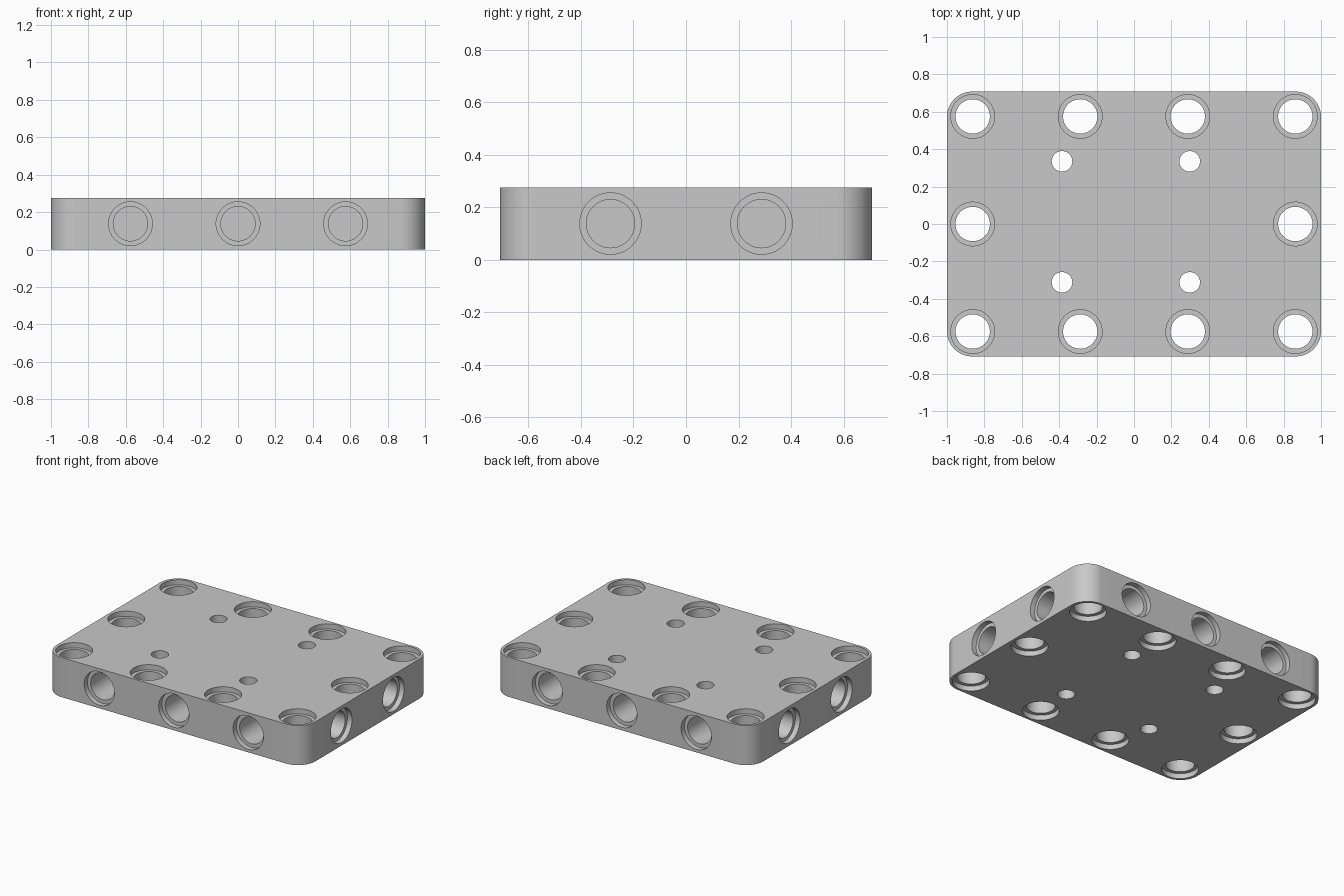
import bpy, bmesh, math
from mathutils import Matrix, Vector

HX, HY, H = 1.0, 0.708, 0.276      # half width, half depth, thickness
PITCH = 0.575
BORE, RIM, STEP = 0.092, 0.117, 0.036
CORNER = 0.135
OVER = 0.05                        # cutter overshoot past the surface

cube = bpy.data.objects.get("Cube")
if cube:
    bpy.data.objects.remove(cube, do_unlink=True)

grey = bpy.data.materials.new("plain_grey")
grey.use_nodes = True
colour = (0.58, 0.58, 0.58, 1)
grey.diffuse_color = colour
grey.node_tree.nodes["Principled BSDF"].inputs["Base Color"].default_value = colour


def make_object(name, bm):
    bmesh.ops.recalc_face_normals(bm, faces=bm.faces)
    mesh = bpy.data.meshes.new(name)
    bm.to_mesh(mesh)
    bm.free()
    mesh.materials.append(grey)
    obj = bpy.data.objects.new(name, mesh)
    bpy.context.collection.objects.link(obj)
    return obj


def add_turned(bm, profile, origin, axis, sides=48):
    """Closed solid turned from (radius, distance) pairs along an axis."""
    turn = Vector((0, 0, 1)).rotation_difference(Vector(axis)).to_matrix().to_4x4()
    place = Matrix.Translation(origin) @ turn
    rings = []
    for r, d in profile:
        angles = [math.tau * i / sides for i in range(sides)]
        rings.append([bm.verts.new(place @ Vector((r * math.cos(a), r * math.sin(a), d)))
                      for a in angles])
    for lower, upper in zip(rings, rings[1:]):
        for i in range(sides):
            j = (i + 1) % sides
            bm.faces.new((lower[i], lower[j], upper[j], upper[i]))
    bm.faces.new(rings[0][::-1])
    bm.faces.new(rings[-1])


# Plate with rounded vertical corners
bm = bmesh.new()
bmesh.ops.create_cube(bm, size=1, matrix=Matrix.Translation((0, 0, H / 2))
                      @ Matrix.Diagonal((2 * HX, 2 * HY, H, 1)))
upright = [e for e in bm.edges
           if abs(e.verts[0].co.z - e.verts[1].co.z) > H / 2]
bmesh.ops.bevel(bm, geom=upright, offset=CORNER, segments=14, profile=0.5,
                affect='EDGES')
plate = make_object("mounting_plate", bm)

# Hole shapes
through = [(RIM, -OVER), (RIM, STEP), (BORE, STEP),
           (BORE, H - STEP), (RIM, H - STEP), (RIM, H + OVER)]
blind = [(RIM, -OVER), (RIM, STEP), (BORE, STEP), (BORE, H)]
screw = [(0.055, -OVER), (0.055, H + OVER)]

bm = bmesh.new()
# Recessed through holes round the border
for ix in (-1.5, -0.5, 0.5, 1.5):
    for iy in (-1, 0, 1):
        if iy or abs(ix) > 1:
            add_turned(bm, through, (ix * PITCH, iy * PITCH, 0), (0, 0, 1))
# Small screw holes
for x in (-0.385, 0.298):
    for y in (-0.312, 0.335):
        add_turned(bm, screw, (x, y, 0), (0, 0, 1))
# Blind holes in the four edges
for side in (-1, 1):
    for i in (-1, 0, 1):
        add_turned(bm, blind, (i * PITCH, side * HY, H / 2), (0, -side, 0))
    for i in (-0.5, 0.5):
        add_turned(bm, blind, (side * HX, i * PITCH, H / 2), (-side, 0, 0))
cutter = make_object("hole_cutter", bm)
cutter.hide_render = True

# Cut the holes, then drop the cutter
cut = plate.modifiers.new("holes", 'BOOLEAN')
cut.operation = 'DIFFERENCE'
cut.solver = 'EXACT'
cut.object = cutter
bpy.ops.object.select_all(action='DESELECT')
plate.select_set(True)
bpy.context.view_layer.objects.active = plate
bpy.ops.object.modifier_apply(modifier=cut.name)
bpy.data.objects.remove(cutter, do_unlink=True)
bpy.ops.object.shade_smooth_by_angle(angle=math.radians(30))
